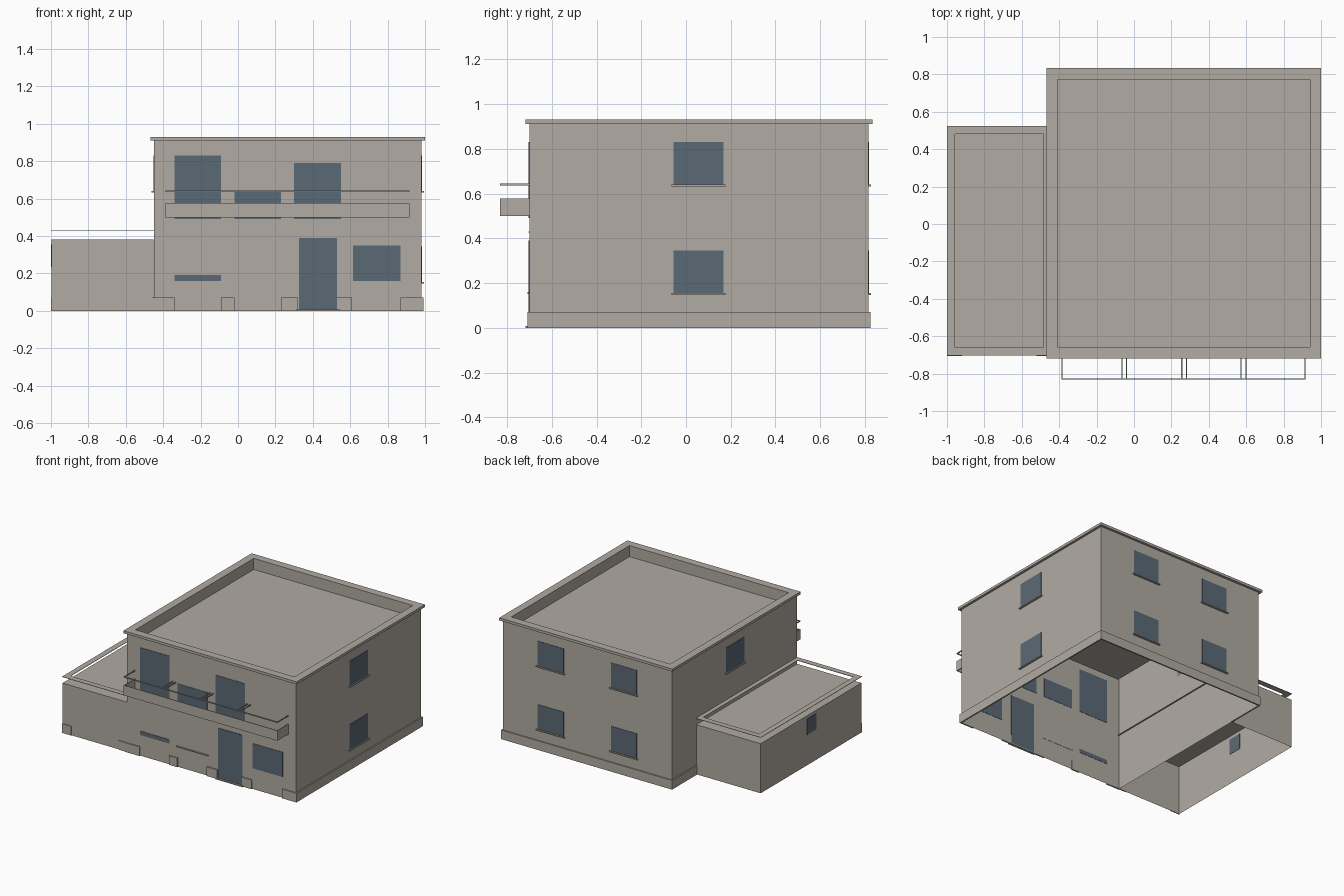
import bpy, bmesh

cube = bpy.data.objects.get("Cube")
if cube:
    bpy.data.objects.remove(cube, do_unlink=True)


def make_material(name, rgb):
    m = bpy.data.materials.new(name)
    m.use_nodes = True
    m.diffuse_color = (*rgb, 1)
    m.node_tree.nodes["Principled BSDF"].inputs["Base Color"].default_value = (*rgb, 1)
    return m


PLASTER = make_material("warm grey plaster", (0.44, 0.41, 0.365))
GLASS = make_material("blue grey glass", (0.105, 0.143, 0.178))


def finish(name, bm, mat):
    bmesh.ops.recalc_face_normals(bm, faces=bm.faces)
    mesh = bpy.data.meshes.new(name)
    bm.to_mesh(mesh)
    bm.free()
    mesh.materials.append(mat)
    obj = bpy.data.objects.new(name, mesh)
    bpy.context.collection.objects.link(obj)
    return obj


def box(name, x, y, z, mat=PLASTER):
    bm = bmesh.new()
    bmesh.ops.create_cube(bm, size=1)
    for v in bm.verts:
        v.co = [lo + (c + 0.5) * (hi - lo) for c, (lo, hi) in zip(v.co, (x, y, z))]
    return finish(name, bm, mat)


def shell(name, x, y, profile, cap=True):
    """Loft rectangles given as (outward offset, height); the bottom stays open."""
    bm = bmesh.new()
    rings = []
    for off, z in profile:
        x0, x1, y0, y1 = x[0] - off, x[1] + off, y[0] - off, y[1] + off
        rings.append([bm.verts.new((*p, z)) for p in ((x0, y0), (x1, y0), (x1, y1), (x0, y1))])
    for a, b in zip(rings, rings[1:]):
        for i in range(4):
            j = (i + 1) % 4
            bm.faces.new((a[i], a[j], b[j], b[i]))
    if cap:
        bm.faces.new(rings[-1])
    return finish(name, bm, PLASTER)


# Main block with cornice, parapet and sunken roof
HX, HY = (-0.45, 0.982), (-0.70, 0.815)
shell("house_walls_and_roof", HX, HY,
      [(0, 0), (0, 0.91), (0.018, 0.91), (0.018, 0.93), (-0.042, 0.93), (-0.042, 0.845)])

# Low wing with a flat roof and a thin coping ring above it
GX, GY = (-0.997, -0.452), (-0.70, 0.52)
shell("wing_walls_and_roof", GX, GY, [(0, 0), (0, 0.38)])
shell("wing_coping", (-1.0, -0.44), (-0.703, 0.523), [(0, 0.427), (0, 0.43), (-0.043, 0.43), (-0.043, 0.427), (0, 0.427)], cap=False)

# Wall planes: (axis the wall runs along, plane position, outward sign)
SIDES = {
    "front": ("x", HY[0], -1),
    "back": ("x", HY[1], 1),
    "left": ("y", HX[1], 1),
    "right": ("y", HX[0], -1),
    "wing": ("y", GX[0], -1),
    "wing_front": ("x", GY[0], -1),
}


def on_wall(name, side, a, z, depth, mat=PLASTER):
    axis, plane, sign = SIDES[side]
    d = sorted((plane - sign * 0.002, plane + sign * depth))
    if axis == "x":
        return box(name, a, d, z, mat)
    return box(name, d, a, z, mat)


# Plinth strips
for x in ((-0.46, -0.34), (-0.09, -0.02), (0.23, 0.32), (0.53, 0.61), (0.87, 0.99)):
    on_wall("front_plinth", "front", x, (0, 0.07), 0.009)
on_wall("back_plinth", "back", (-0.459, 0.991), (0, 0.07), 0.009)
on_wall("left_plinth", "left", (-0.709, 0.824), (0, 0.07), 0.009)
on_wall("right_plinth", "right", (GY[1], 0.824), (0, 0.07), 0.009)
for x in ((-1.0, -0.92), (-0.52, -0.46)):
    on_wall("wing_plinth", "wing_front", x, (0, 0.07), 0.005)


def window(side, a, z, sill=True):
    on_wall(side + "_window", side, a, z, 0.003, GLASS)
    if sill:
        on_wall(side + "_sill", side, (a[0] - 0.01, a[1] + 0.01), (z[0] - 0.008, z[0]), 0.012)


LOW, HIGH = (0.155, 0.345), (0.64, 0.83)

# Front openings
window("front", (-0.34, -0.09), (0.49, 0.83), False)
window("front", (-0.02, 0.23), (0.49, 0.637), False)
window("front", (0.30, 0.55), (0.49, 0.79), False)
window("front", (-0.34, -0.09), (0.16, 0.19), False)
window("front", (0.615, 0.87), (0.16, 0.35), False)
on_wall("front_sill", "front", (-0.03, 0.24), (0.152, 0.16), 0.008)
on_wall("front_door", "front", (0.325, 0.53), (0.008, 0.39), 0.004, GLASS)
on_wall("door_step", "front", (0.31, 0.545), (0, 0.008), 0.018)

# Side and back windows
for z in (LOW, HIGH):
    window("left", (-0.055, 0.167), z)
    for x in ((0.465, 0.685), (-0.155, 0.065)):
        window("back", x, z)
window("right", (-0.06, 0.16), HIGH)
window("wing", (-0.15, -0.04), (0.235, 0.355), False)

# Balcony: thin front and end panels
BX, BY, T = (-0.387, 0.917), (-0.832, -0.70), 0.006
box("balcony_front_panel", BX, (BY[0], BY[0] + T), (0.50, 0.577))
for x in (BX[0], BX[1] - T):
    box("balcony_end_panel", (x, x + T), BY, (0.50, 0.577))

# Handrail with returns to the wall
box("handrail", BX, (BY[0], BY[0] + T), (0.636, 0.644))
for x in (-0.384, -0.065, -0.04, 0.255, 0.28, 0.572, 0.598, 0.914):
    box("handrail_return", (x - T / 2, x + T / 2), BY, (0.636, 0.644))
